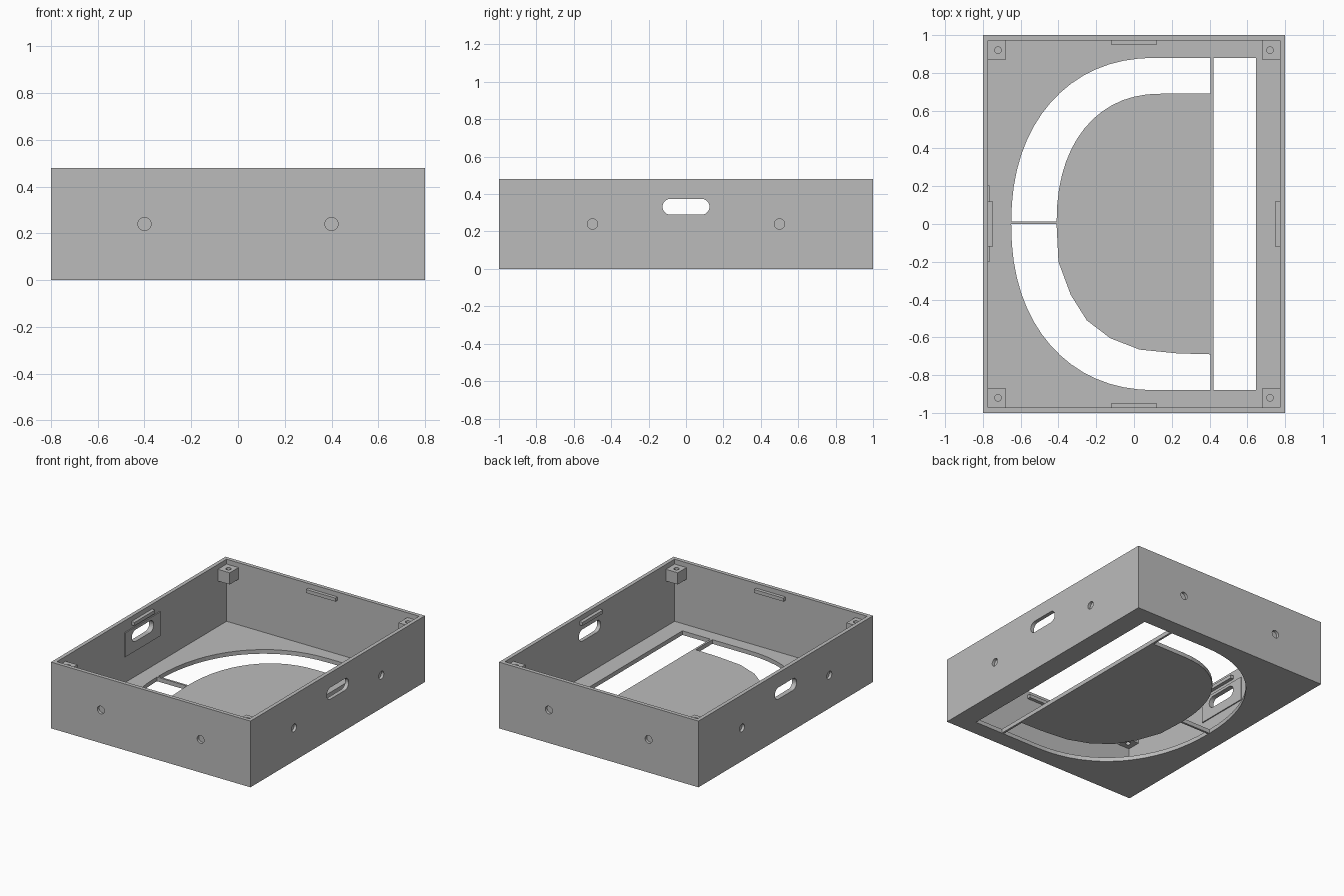
import bpy, bmesh, math
from mathutils import Matrix, Vector

if "Cube" in bpy.data.objects:
    bpy.data.objects.remove(bpy.data.objects["Cube"], do_unlink=True)

grey = bpy.data.materials.new("plain grey")
grey.use_nodes = True
grey.diffuse_color = (0.5, 0.5, 0.5, 1)
grey.node_tree.nodes["Principled BSDF"].inputs["Base Color"].default_value = (0.5, 0.5, 0.5, 1)

W, D, H = 0.8, 1.0, 0.48      # half width, half depth, height
WALL, FLOOR = 0.028, 0.03
IX, IY = W - WALL, D - WALL   # inner wall faces


def finish(name, bm):
    bmesh.ops.recalc_face_normals(bm, faces=bm.faces)
    mesh = bpy.data.meshes.new(name)
    bm.to_mesh(mesh)
    bm.free()
    mesh.materials.append(grey)
    obj = bpy.data.objects.new(name, mesh)
    bpy.context.collection.objects.link(obj)
    return obj


def box(name, x0, x1, y0, y1, z0, z1):
    bm = bmesh.new()
    lo, hi = Vector((x0, y0, z0)), Vector((x1, y1, z1))
    bmesh.ops.create_cube(bm, size=1, matrix=Matrix.Translation((lo + hi) / 2)
                          @ Matrix.Diagonal((*(hi - lo), 1)))
    return finish(name, bm)


def prism(name, outline, z0, z1):
    bm = bmesh.new()
    face = bm.faces.new([bm.verts.new((x, y, z0)) for x, y in outline])
    ext = bmesh.ops.extrude_face_region(bm, geom=[face])
    verts = [v for v in ext["geom"] if isinstance(v, bmesh.types.BMVert)]
    bmesh.ops.translate(bm, verts=verts, vec=(0, 0, z1 - z0))
    return finish(name, bm)


def rod(name, centre, radius, length, axis, sides=24):
    bm = bmesh.new()
    turn = {"X": Matrix.Rotation(math.pi / 2, 4, "Y"),
            "Y": Matrix.Rotation(math.pi / 2, 4, "X"), "Z": Matrix()}[axis]
    bmesh.ops.create_cone(bm, cap_ends=True, segments=sides, radius1=radius, radius2=radius,
                          depth=length, matrix=Matrix.Translation(centre) @ turn)
    return finish(name, bm)


def cut(objects, cutter):
    for obj in objects:
        mod = obj.modifiers.new("cut", "BOOLEAN")
        mod.operation, mod.solver, mod.object = "DIFFERENCE", "EXACT", cutter
        bpy.context.view_layer.objects.active = obj
        bpy.ops.object.modifier_apply(modifier=mod.name)
    bpy.data.objects.remove(cutter, do_unlink=True)


def bow(cx, a, b, power, start, end, steps):
    """Points on the left part of a squarish ellipse, angles in degrees."""
    pts = []
    for i in range(steps + 1):
        t = math.radians(start + (end - start) * i / steps)
        c, s = math.cos(t), math.sin(t)
        pts.append((cx + a * math.copysign(abs(c) ** (2 / power), c),
                    b * math.copysign(abs(s) ** (2 / power), s)))
    return pts


# Open case with floor
case = box("case", -W, W, -D, D, 0, H)
cut([case], box("cavity", -IX, IX, -IY, IY, FLOOR, H + 0.1))

# Bowed opening in the floor
opening = bow(0.12, 0.77, 0.88, 2.2, 90, 270, 32) + [(0.645, -0.88), (0.645, 0.88)]
cut([case], prism("floor_opening", opening, -0.1, FLOOR + 0.05))

# Bowed plate inside the opening, finer on its back half
plate = bow(0.15, 0.56, 0.69, 2.25, 90, 180, 14)
plate += [(-0.40, -0.2), (-0.335, -0.375), (-0.25, -0.51), (-0.125, -0.605),
          (0.03, -0.665), (0.23, -0.685), (0.412, -0.69), (0.412, 0.69)]
prism("centre_plate", plate, 0, FLOOR)

# Thin bridges that carry the plate
box("long_bridge", 0.405, 0.42, -0.882, 0.882, 0, FLOOR)
box("short_bridge", -0.655, -0.405, -0.001, 0.014, 0, FLOOR)

# Raised panel on the inside of the right wall
panel = box("slot_panel", -IX - 0.004, -IX + 0.008, -0.2, 0.205, 0.22, 0.395)

# Rounded slots through both side walls
slot = []
for i in range(13):
    t = math.pi * i / 12
    slot.append((0.083 + 0.0425 * math.sin(t), 0.0425 * math.cos(t)))
slot += [(-x, -z) for x, z in slot]
slot_cutter = prism("slot_cutter", slot, -1, 1)
slot_cutter.data.transform(Matrix(((0, 0, 1, 0), (1, 0, 0, 0), (0, 1, 0, 0.332), (0, 0, 0, 1))))
cut([case, panel], slot_cutter)

# Blind round holes on all four walls
for side in (-1, 1):
    for end in (-1, 1):
        cut([case], rod("hole_cutter", (side * 0.4, end * D, H / 2), 0.028, 0.04, "Y"))
        cut([case], rod("hole_cutter", (side * W, end * 0.5, H / 2), 0.028, 0.04, "X"))

# Corner screw blocks
for sx, xname in ((-1, "right"), (1, "left")):
    for sy, yname in ((-1, "front"), (1, "back")):
        xs = sorted((sx * 0.677, sx * (IX + 0.002)))
        ys = sorted((sy * 0.872, sy * (IY + 0.002)))
        block = box(f"{yname}_{xname}_screw_block", *xs, *ys, 0.36, 0.445)
        cut([block], rod("screw_cutter", (sx * 0.72, sy * 0.92, 0.4), 0.018, 0.2, "Z", 16))

# Lid catches near the rim
for s, xname, yname in ((-1, "right", "front"), (1, "left", "back")):
    xs = sorted((s * 0.747, s * (IX + 0.002)))
    ys = sorted((s * 0.948, s * (IY + 0.002)))
    box(f"{xname}_lid_catch", *xs, -0.118, 0.118, 0.42, 0.445)
    box(f"{yname}_lid_catch", -0.118, 0.118, *ys, 0.42, 0.445)
